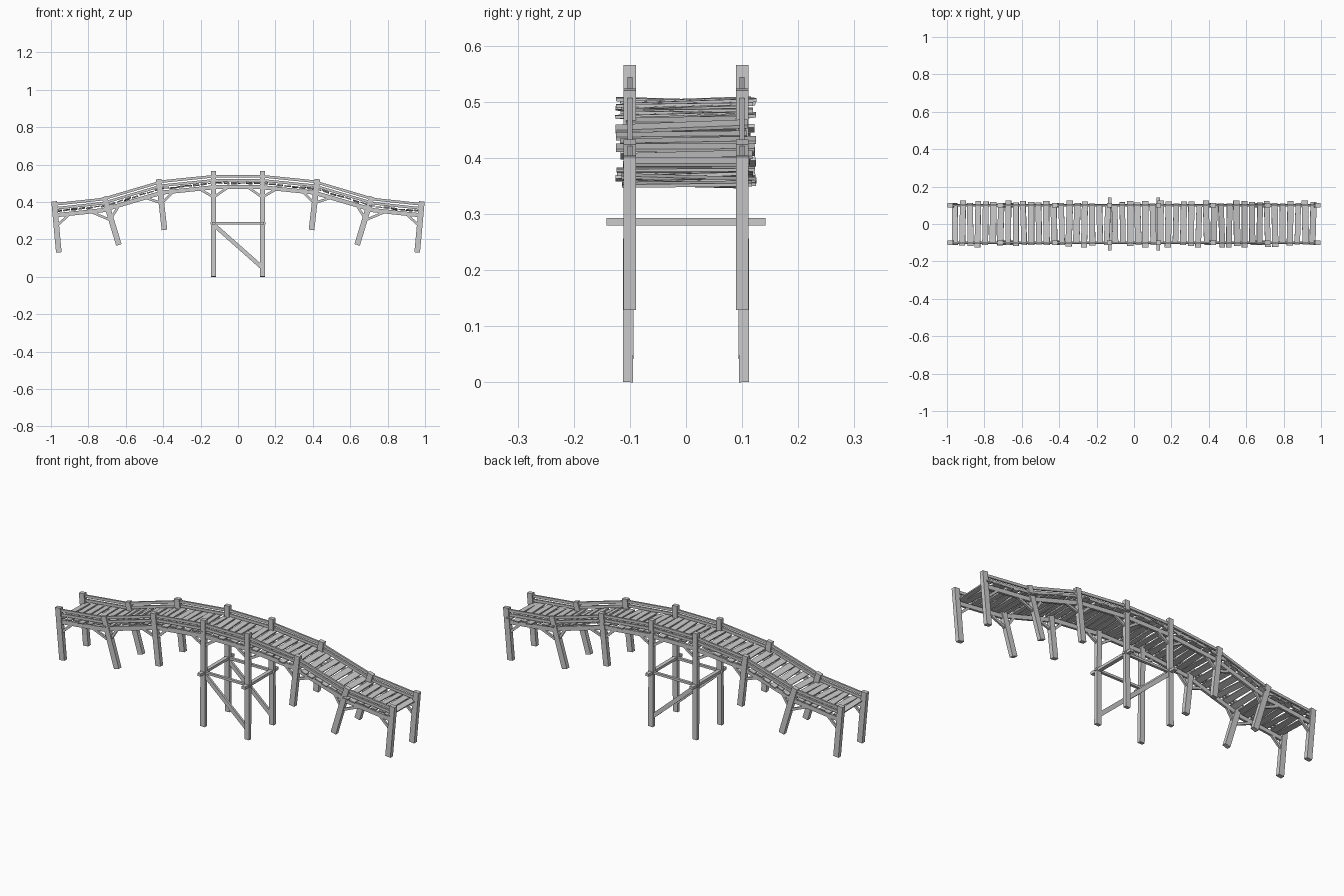
import bpy, bmesh, random
from mathutils import Vector, Matrix

if "Cube" in bpy.data.objects:
    bpy.data.objects.remove(bpy.data.objects["Cube"])

random.seed(4)
# Deck profile: x, z at each post line
PATH = [(-0.975, 0.352), (-0.71, 0.382), (-0.42, 0.472), (-0.13, 0.503),
        (0.13, 0.503), (0.42, 0.472), (0.71, 0.382), (0.975, 0.352)]


def deck(x):
    for (x0, z0), (x1, z1) in zip(PATH, PATH[1:]):
        if x <= x1:
            break
    s = (z1 - z0) / (x1 - x0)
    return z0 + s * (x - x0), s


def add_beam(bm, p, q, width, depth, taper=1.0):
    """Box from p to q; width runs across the bridge, depth in the side plane."""
    p, q = Vector(p), Vector(q)
    d = (q - p).normalized()
    side = Vector((1, 0, 0)) if abs(d.y) > 0.9 else Vector((0, 1, 0))
    side = (side - d * side.dot(d)).normalized()
    up = d.cross(side)
    rings = []
    for c, k in ((p, 1.0), (q, taper)):
        rings.append([bm.verts.new(c + side * (a * width * k / 2) + up * (b * depth / 2))
                      for a, b in ((-1, -1), (1, -1), (1, 1), (-1, 1))])
    a, b = rings
    bm.faces.new(a[::-1])
    bm.faces.new(b)
    for i in range(4):
        j = (i + 1) % 4
        bm.faces.new((a[i], a[j], b[j], b[i]))


def make(name, beams):
    bm = bmesh.new()
    for args in beams:
        add_beam(bm, *args)
    bmesh.ops.recalc_face_normals(bm, faces=bm.faces)
    me = bpy.data.meshes.new(name)
    bm.to_mesh(me)
    bm.free()
    ob = bpy.data.objects.new(name, me)
    bpy.context.collection.objects.link(ob)
    return ob


SIDES = (-0.1, 0.1)
ENDS = (-1, 1)

# Leaning posts along both sides
LEAN = [("end_posts", 0.983, 0.403, 0.958, 0.13),
        ("outer_posts", 0.715, 0.428, 0.637, 0.17),
        ("inner_posts", 0.424, 0.522, 0.393, 0.25)]
for name, xt, zt, xb, zb in LEAN:
    make(name, [((e * xt, y, zt), (e * xb, y, zb), 0.022, 0.03)
                for e in ENDS for y in SIDES])

# Tall central tower posts, slightly thinner at the foot
make("tower_posts", [((e * 0.13, y, 0.565), (e * 0.13, y * 1.035, 0), 0.022, 0.027, 0.82)
                     for e in ENDS for y in SIDES])

# Tower cross bars and diagonal braces
make("tower_cross_bars", [((e * 0.13, -0.142, 0.286), (e * 0.13, 0.142, 0.286), 0.02, 0.014)
                          for e in ENDS])
make("tower_long_bars", [((-0.148, y, 0.286), (0.148, y, 0.286), 0.014, 0.012) for y in SIDES])
make("tower_diagonals", [((-0.128, y, 0.277), (0.128, y, 0.05), 0.012, 0.022) for y in SIDES])

# Rails and supporting beams, straight between posts
for name, off, width, depth in [("top_rail", 0.035, 0.009, 0.014),
                                ("middle_rail", 0.013, 0.009, 0.014),
                                ("deck_beam", -0.024, 0.012, 0.022)]:
    make(name, [((x0 - 0.008, y, z0 + off), (x1 + 0.008, y, z1 + off), width, depth)
                for (x0, z0), (x1, z1) in zip(PATH, PATH[1:]) for y in SIDES])

# Short knee braces beneath the beams
knees = []
for i, (px, pz) in enumerate(PATH):
    lean = (0.1, 0.33, 0.15, 0, 0, -0.15, -0.33, -0.1)[i]
    for e in ENDS:
        x1 = px + e * 0.07
        if abs(x1) > 1:
            continue
        z1 = deck(x1)[0] - 0.03
        z0 = pz - 0.078
        for y in SIDES:
            knees.append(((px + lean * 0.078, y, z0), (x1, y, z1), 0.01, 0.013))
make("knee_braces", knees)

# Uneven deck planks
COUNT = 48
planks = []
for i in range(COUNT):
    x = -0.957 + 1.914 * i / (COUNT - 1)
    z, s = deck(x)
    ya = -random.uniform(0.106, 0.127)
    yb = random.uniform(0.106, 0.127)
    tw, roll = random.uniform(-0.004, 0.004), random.uniform(-0.004, 0.004)
    z -= random.uniform(0.001, 0.005)
    planks.append(((x - tw, ya, z - roll - s * tw), (x + tw, yb, z + roll + s * tw), s))

bm = bmesh.new()
for p, q, s in planks:
    p, q = Vector(p), Vector(q)
    w = random.uniform(0.029, 0.035)
    along = Vector((1, 0, s + random.uniform(-0.08, 0.08))).normalized()
    d = (q - p).normalized()
    up = along.cross(d).normalized()
    m = Matrix((along, d, up)).transposed().to_4x4()
    m.translation = (p + q) / 2
    bmesh.ops.create_cube(bm, size=1, matrix=m @ Matrix.Diagonal((w, (q - p).length, 0.006, 1)))
me = bpy.data.meshes.new("deck_planks")
bm.to_mesh(me)
bm.free()
bpy.context.collection.objects.link(bpy.data.objects.new("deck_planks", me))
